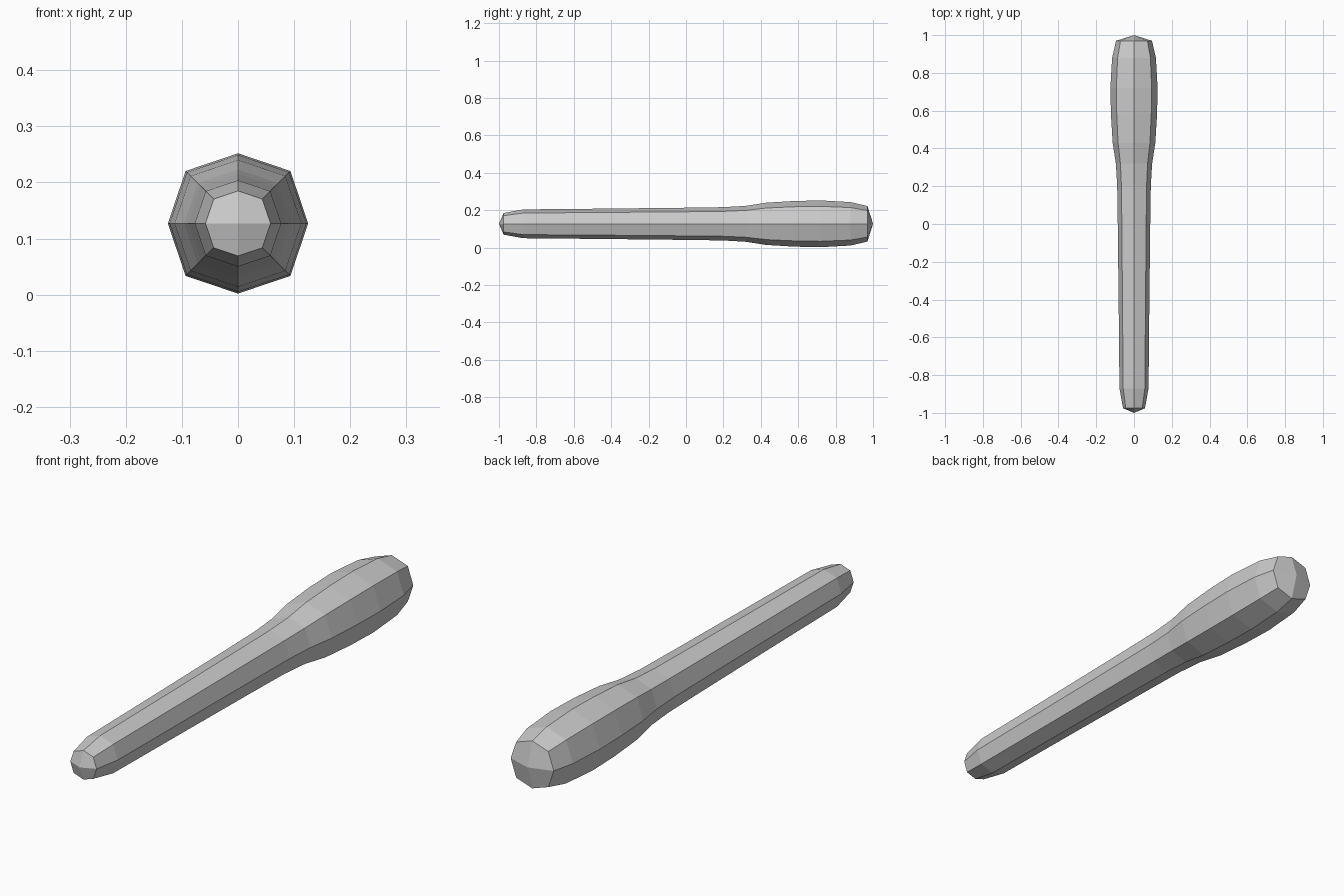
import bpy, bmesh, math

if "Cube" in bpy.data.objects:
    bpy.data.objects.remove(bpy.data.objects["Cube"])

# (y, radius) of each eight-sided ring, thin handle end to thick end
profile = [(-0.975, 0.058), (-0.87, 0.077), (-0.45, 0.081), (0.0, 0.086), (0.2, 0.089),
           (0.32, 0.096), (0.43, 0.113), (0.58, 0.122), (0.72, 0.125),
           (0.88, 0.116), (0.97, 0.095)]
CENTRE_Z = 0.127
DIAGONAL = 1.057  # diagonal corners bulge slightly

bm = bmesh.new()


def ring(y, r):
    verts = []
    for i in range(8):
        a = i * math.pi / 4
        k = r * (DIAGONAL if i % 2 else 1)
        verts.append(bm.verts.new((k * math.cos(a), y, CENTRE_Z + k * math.sin(a))))
    return verts


# shaft and swollen head
rings = [ring(y, r) for y, r in profile]
for a, b in zip(rings, rings[1:]):
    for i in range(8):
        j = (i + 1) % 8
        bm.faces.new((a[i], a[j], b[j], b[i]))

# end caps: four quads meeting at a slightly raised tip
for loop, y in ((rings[0], -1.0), (rings[-1], 1.0)):
    tip = bm.verts.new((0, y, CENTRE_Z))
    for i in range(0, 8, 2):
        bm.faces.new((tip, loop[i], loop[i + 1], loop[(i + 2) % 8]))

bmesh.ops.recalc_face_normals(bm, faces=bm.faces)
mesh = bpy.data.meshes.new("club")
bm.to_mesh(mesh)
bm.free()
bpy.context.collection.objects.link(bpy.data.objects.new("club", mesh))
